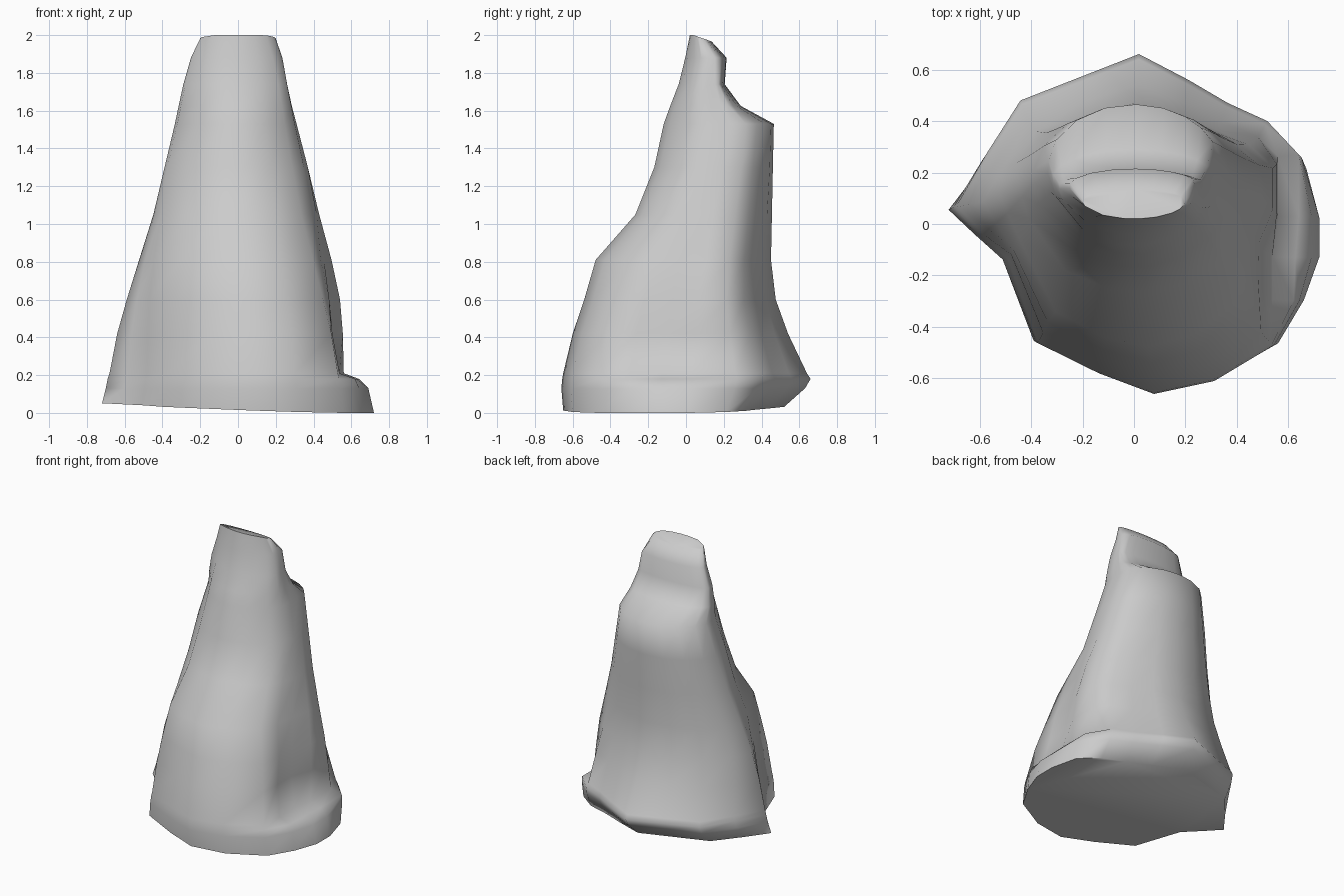
import bpy, bmesh, math

# Footprint of the rock, seen from above (counter-clockwise)
OUTLINE = [(0.72, 0.03), (0.67, 0.27), (0.54, 0.40), (0.38, 0.47), (0.22, 0.56),
           (0.02, 0.66), (-0.22, 0.57), (-0.46, 0.48), (-0.60, 0.27), (-0.72, 0.07),
           (-0.62, -0.04), (-0.51, -0.14), (-0.39, -0.46), (-0.14, -0.58),
           (0.08, -0.66), (0.32, -0.61), (0.56, -0.47), (0.66, -0.30), (0.72, -0.13)]

# Levels: z, left x, right x, front y, back y, centre y, footprint weight, right hollow
LEVELS = [
    (0.03, -0.72, 0.72, -0.65, 0.52, 0.00, 1.0, 1.00),
    (0.13, -0.70, 0.69, -0.66, 0.63, 0.00, 1.0, 1.00),
    (0.18, -0.69, 0.64, -0.655, 0.66, 0.00, 1.0, 0.98),
    (0.21, -0.68, 0.56, -0.65, 0.64, 0.00, 1.0, 0.96),
    (0.42, -0.64, 0.555, -0.60, 0.54, 0.02, 0.85, 0.90),
    (0.60, -0.59, 0.54, -0.54, 0.475, 0.04, 0.65, 0.90),
    (0.81, -0.525, 0.495, -0.48, 0.45, 0.08, 0.45, 0.92),
    (1.05, -0.45, 0.43, -0.27, 0.455, 0.13, 0.2, 0.97),
    (1.30, -0.39, 0.37, -0.17, 0.46, 0.18, 0.0, 1.00),
    (1.53, -0.335, 0.31, -0.12, 0.465, 0.22, 0.0, 1.00),
    (1.625, -0.315, 0.285, -0.085, 0.29, 0.18, 0.0, 1.00),
    (1.74, -0.29, 0.26, -0.04, 0.205, 0.15, 0.0, 1.00),
    (1.88, -0.25, 0.235, -0.005, 0.215, 0.15, 0.0, 1.00),
    (2.00, -0.20, 0.20, 0.02, 0.135, 0.09, 0.0, 1.00),
]


def level_point(level, i):
    z, xl, xr, yf, yb, yc, w, hollow = level
    ox, oy = OUTLINE[i][0] / 0.72, OUTLINE[i][1] / 0.66
    a = math.atan2(oy, ox)
    u = ox * w + math.cos(a) * (1 - w)
    v = oy * w + math.sin(a) * (1 - w)
    x = min(u * abs(xl), xr)
    y = yc + v * ((yb - yc) if v > 0 else (yc - yf))
    if i in (17, 18):
        x *= hollow
    if z < 0.1:      # uneven underside
        z = max(0.0, 0.025 - 0.035 * x + 0.015 * y)
    elif z > 1.95:   # summit slopes down to the back
        z = 2.0 - 0.35 * max(0, y - 0.04)
    return x, y, z


# Rock body: stacked rings, capped at both ends
bm = bmesh.new()
n = len(OUTLINE)
rings = [[bm.verts.new(level_point(lv, i)) for i in range(n)] for lv in LEVELS]
for lo, hi in zip(rings, rings[1:]):
    for i in range(n):
        j = (i + 1) % n
        bm.faces.new((lo[i], lo[j], hi[j], hi[i]))
bm.faces.new(rings[0][::-1])
bm.faces.new(rings[-1])
bmesh.ops.recalc_face_normals(bm, faces=bm.faces[:])
mesh = bpy.data.meshes.new("rock_spire")
bm.to_mesh(mesh)
bm.free()
rock = bpy.data.objects.new("rock_spire", mesh)
bpy.context.collection.objects.link(rock)
bpy.context.view_layer.objects.active = rock
rock.select_set(True)
bpy.ops.object.shade_smooth_by_angle(angle=math.radians(75))
